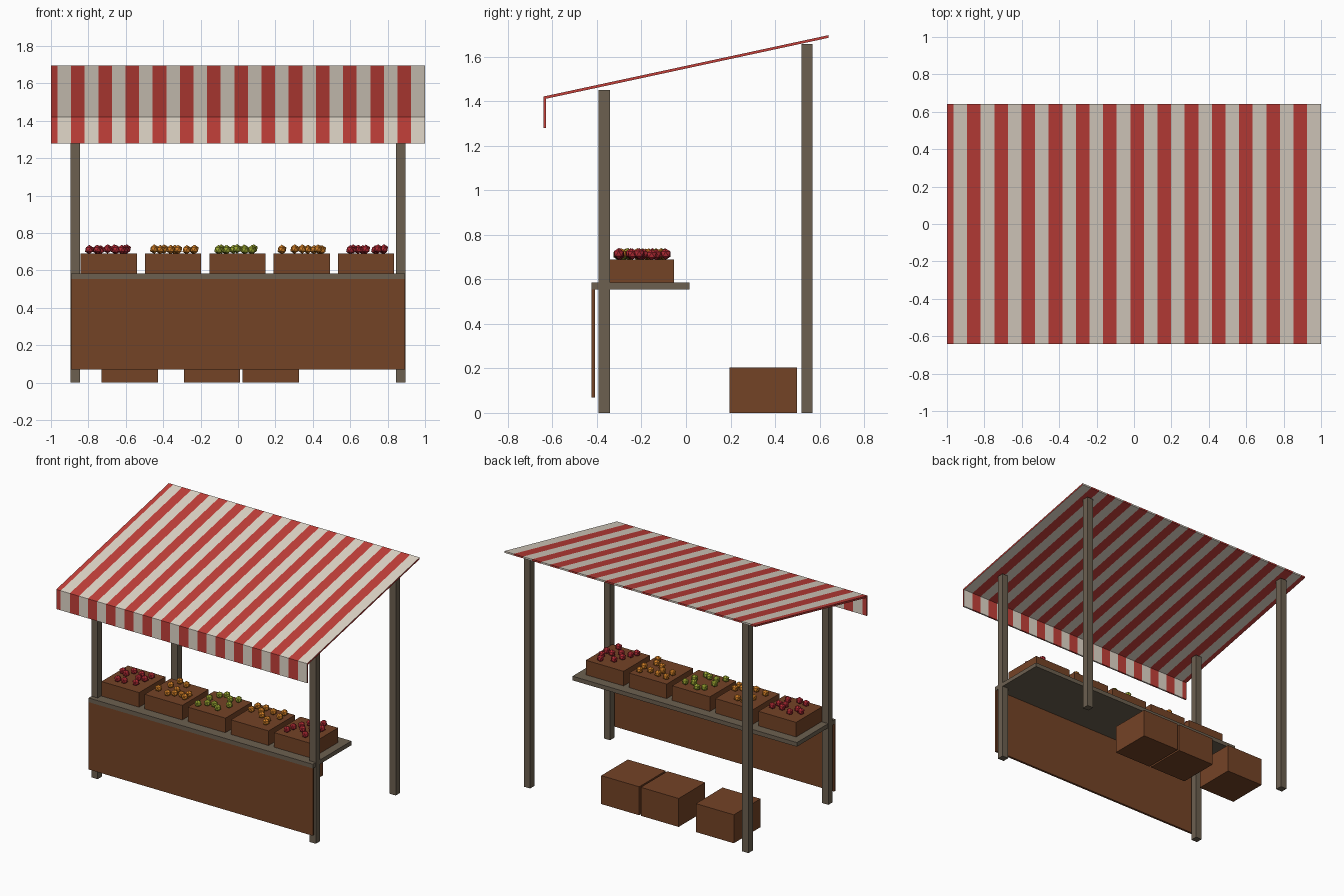
import bpy, bmesh, math, random
from mathutils import Vector

if "Cube" in bpy.data.objects:
    bpy.data.objects.remove(bpy.data.objects["Cube"])

random.seed(4)


def lin(c):
    c /= 255
    return c / 12.92 if c <= 0.04045 else ((c + 0.055) / 1.055) ** 2.4


def material(name, r, g, b):
    m = bpy.data.materials.new(name)
    m.diffuse_color = (lin(r), lin(g), lin(b), 1)
    m.use_nodes = True
    m.node_tree.nodes["Principled BSDF"].inputs["Base Color"].default_value = m.diffuse_color
    return m


RED = material("canopy_red", 196, 64, 58)
CREAM = material("canopy_cream", 226, 216, 202)
BROWN = material("crate_brown", 116, 67, 38)
POST = material("weathered_wood", 108, 96, 80)
APPLE = material("fruit_red", 178, 42, 52)
ORANGE = material("fruit_orange", 212, 128, 38)
GREEN = material("fruit_green", 152, 164, 48)


def finish(name, bm, *mats):
    bmesh.ops.recalc_face_normals(bm, faces=bm.faces)
    me = bpy.data.meshes.new(name)
    bm.to_mesh(me)
    bm.free()
    for m in mats:
        me.materials.append(m)
    ob = bpy.data.objects.new(name, me)
    bpy.context.collection.objects.link(ob)
    return ob


def box(name, x, y, z, mat):
    """Box from (min, max) pairs on each axis."""
    bm = bmesh.new()
    bmesh.ops.create_cube(bm, size=1)
    for v in bm.verts:
        v.co = [a[0] if c < 0 else a[1] for c, a in zip(v.co, (x, y, z))]
    return finish(name, bm, mat)


# Posts: short pair in front, tall pair behind
for side, cx in (("left", -0.87), ("right", 0.87)):
    xs = (cx - 0.025, cx + 0.025)
    box("front_post_" + side, xs, (-0.392, -0.342), (0, 1.45), POST)
    box("back_post_" + side, xs, (0.518, 0.568), (0, 1.658), POST)

# Counter board and front panel
box("counter", (-0.894, 0.894), (-0.425, 0.015), (0.555, 0.585), POST)
box("front_panel", (-0.894, 0.894), (-0.425, -0.409), (0.07, 0.555), BROWN)

# Display crates with fruit half scattered on top
for i, mat in enumerate((APPLE, ORANGE, GREEN, ORANGE, APPLE)):
    cx, cy = (i - 2) * 0.344 - 0.003, -0.203
    box(f"display_crate_{i + 1}", (cx - 0.15, cx + 0.15), (cy - 0.15, cy + 0.15),
        (0.585, 0.69), BROWN)
    spots = []
    while len(spots) < 10:
        p = Vector((cx + random.uniform(-0.115, 0.115), cy + random.uniform(-0.115, 0.115),
                    random.uniform(0.71, 0.716)))
        if all((p - q).length > 0.045 for q in spots):
            spots.append(p)
    bm = bmesh.new()
    for p in spots:
        new = bmesh.ops.create_icosphere(bm, subdivisions=1, radius=0.025)["verts"]
        bmesh.ops.translate(bm, verts=new, vec=p)
    finish(f"fruit_{i + 1}", bm, mat)

# Storage crates on the ground
for i, x in enumerate((-0.73, -0.29, 0.025)):
    box(f"storage_crate_{i + 1}", (x, x + 0.302), (0.195, 0.498), (0, 0.205), BROWN)

# Striped canopy: sloped sheet with hanging front flap, sliced at each stripe
profile = [(-0.641, 1.28), (-0.641, 1.421), (0.641, 1.697),
           (0.641, 1.685), (-0.629, 1.411), (-0.629, 1.28)]
cuts = [-1] + [-0.965 + 0.0727 * j for j in range(27)] + [1]
bm = bmesh.new()
rings = [[bm.verts.new((x, y, z)) for y, z in profile] for x in cuts]
for s, (a, b) in enumerate(zip(rings, rings[1:])):
    for k in range(6):
        n = (k + 1) % 6
        f = bm.faces.new((a[k], a[n], b[n], b[k]))
        f.material_index = s % 2
for ring in (rings[0], rings[-1]):      # red hems at both ends
    bm.faces.new((ring[0], ring[1], ring[4], ring[5]))
    bm.faces.new((ring[1], ring[2], ring[3], ring[4]))
finish("canopy", bm, RED, CREAM)
